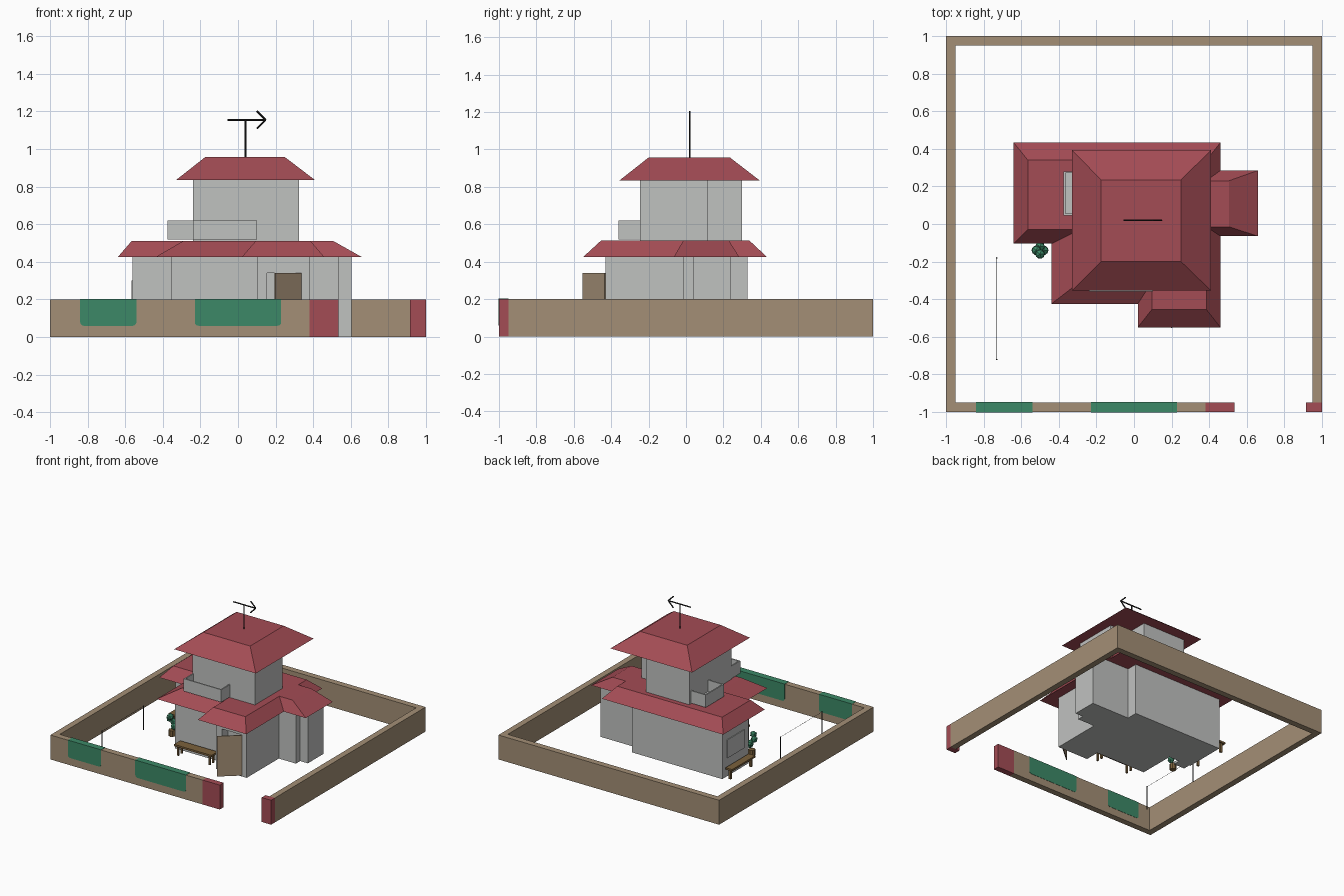
import bpy, bmesh, math
from mathutils import Vector

old = bpy.data.objects.get("Cube")
if old:
    bpy.data.objects.remove(old, do_unlink=True)


def material(name, rgb):
    m = bpy.data.materials.new(name)
    m.use_nodes = True
    col = (*rgb, 1)
    m.diffuse_color = col
    m.node_tree.nodes["Principled BSDF"].inputs["Base Color"].default_value = col
    return m


GREY = material("grey plaster", (0.53, 0.54, 0.53))
RED = material("red tile", (0.37, 0.072, 0.09))
TAN = material("tan stone", (0.37, 0.275, 0.18))
GREEN = material("leaf green", (0.045, 0.25, 0.135))
WOOD = material("bench wood", (0.2, 0.12, 0.045))
BLACK = material("black iron", (0.015, 0.015, 0.015))


def finish(name, bm, mat):
    bmesh.ops.recalc_face_normals(bm, faces=bm.faces)
    mesh = bpy.data.meshes.new(name)
    bm.to_mesh(mesh)
    bm.free()
    mesh.materials.append(mat)
    ob = bpy.data.objects.new(name, mesh)
    bpy.context.collection.objects.link(ob)
    return ob


def prism(name, pts, z0, z1, mat):
    """Upright prism over a plan outline."""
    bm = bmesh.new()
    face = bm.faces.new([bm.verts.new((x, y, z0)) for x, y in pts])
    ext = bmesh.ops.extrude_face_region(bm, geom=[face])["geom"]
    bmesh.ops.translate(bm, vec=(0, 0, z1 - z0),
                        verts=[v for v in ext if isinstance(v, bmesh.types.BMVert)])
    return finish(name, bm, mat)


def rect(x0, x1, y0, y1):
    return [(x0, y0), (x1, y0), (x1, y1), (x0, y1)]


def box(name, x0, x1, y0, y1, z0, z1, mat):
    return prism(name, rect(x0, x1, y0, y1), z0, z1, mat)


def hip_roof(name, low, high, z0, z1):
    """Hipped roof with a flat top, from eave and top rectangles."""
    bm = bmesh.new()
    a = [bm.verts.new((x, y, z0)) for x, y in rect(*low)]
    b = [bm.verts.new((x, y, z1)) for x, y in rect(*high)]
    bm.faces.new(a)
    bm.faces.new(b)
    for i in range(4):
        j = (i + 1) % 4
        bm.faces.new((a[i], a[j], b[j], b[i]))
    return finish(name, bm, RED)


def rod(name, p, q, r, mat):
    p, q = Vector(p), Vector(q)
    bm = bmesh.new()
    bmesh.ops.create_cone(bm, cap_ends=True, segments=8, radius1=r, radius2=r,
                          depth=(q - p).length)
    ob = finish(name, bm, mat)
    ob.location = (p + q) / 2
    ob.rotation_euler = (q - p).to_track_quat('Z', 'Y').to_euler()
    return ob


# Boundary wall with red gate posts
H, T = 0.2, 0.95
box("wall_back", -1, 1, T, 1, 0, H, TAN)
box("wall_right", -1, -T, -T, T, 0, H, TAN)
box("wall_left", T, 1, -T, T, 0, H, TAN)
box("wall_front", -1, 0.38, -1, -T, 0, H, TAN)
box("gate_post_right", 0.38, 0.535, -1, -T, 0, H, RED)
box("gate_post_left", 0.915, 1, -1, -T, 0, H, RED)

# Ivy draped over the front wall, with rounded lower corners
for name, x0, x1 in (("ivy_small", -0.84, -0.54), ("ivy_large", -0.23, 0.23)):
    ivy = box(name, x0, x1, -1.002, -0.948, 0.06, H + 0.002, GREEN)
    bm = bmesh.new()
    bm.from_mesh(ivy.data)
    low = [e for e in bm.edges
           if all(v.co.z < 0.1 for v in e.verts)
           and abs(e.verts[0].co.x - e.verts[1].co.x) < 0.01]
    bmesh.ops.bevel(bm, geom=low, offset=0.02, segments=3, profile=0.5, affect='EDGES')
    bm.to_mesh(ivy.data)
    bm.free()

# Ground floor with an open doorway
plan = [(-0.56, 0.33), (-0.56, -0.01), (-0.355, -0.01), (-0.355, -0.31),
        (0.1, -0.31), (0.1, -0.43), (0.38, -0.43), (0.38, -0.015),
        (0.535, -0.015), (0.535, 0.04), (0.605, 0.04), (0.605, 0.24),
        (0.26, 0.24), (0.26, 0.33)]
house = prism("ground_floor", plan, 0, 0.43, GREY)
cutter = box("doorway_cutter", 0.155, 0.335, -0.5, -0.35, 0.01, 0.34, GREY)
cutter.hide_render = True
cutter.hide_viewport = True
cutter.display_type = 'WIRE'
cut = house.modifiers.new("doorway", 'BOOLEAN')
cut.operation = 'DIFFERENCE'
cut.solver = 'EXACT'
cut.object = cutter

# Door standing open
hinge, tip = Vector((0.335, -0.43)), Vector((0.195, -0.55))
side = (tip - hinge).orthogonal().normalized() * 0.006
prism("open_door", [hinge, tip, tip + side, hinge + side], 0.01, 0.34, TAN)

# Side window frame and back step
box("side_window", -0.566, -0.56, 0.05, 0.27, 0.15, 0.3, GREY)
box("side_step", -0.55, -0.45, -0.07, -0.01, 0, 0.02, GREY)

# Lower roofs
for name, low, high in (
        ("roof_main", (-0.64, 0.46, -0.105, 0.433), (-0.565, 0.385, -0.03, 0.34)),
        ("roof_front", (-0.44, 0.46, -0.425, 0.2), (-0.29, 0.385, -0.31, 0.1)),
        ("roof_porch", (0.02, 0.46, -0.55, 0.1), (0.095, 0.385, -0.455, 0)),
        ("roof_wing", (0.3, 0.66, -0.065, 0.285), (0.3, 0.505, -0.015, 0.23))):
    hip_roof(name, low, high, 0.425, 0.512)

# Upper floor and its roof
prism("upper_floor", [(-0.24, -0.245), (0.325, -0.245), (0.325, 0.115),
                      (0.153, 0.115), (0.153, 0.3), (-0.24, 0.3)], 0.5, 0.84, GREY)
hip_roof("roof_upper", (-0.33, 0.41, -0.355, 0.393), (-0.175, 0.25, -0.2, 0.235),
         0.835, 0.957)


# Balconies: floor with three parapets, open towards the house
def balcony(name, x0, x1, y0, y1, open_side):
    t, z0, z1 = 0.01, 0.518, 0.62
    box(name + "_floor", x0, x1, y0, y1, z0, z0 + t, GREY)
    sides = {"-x": (x0, x0 + t, y0, y1), "+x": (x1 - t, x1, y0, y1),
             "-y": (x0, x1, y0, y0 + t), "+y": (x0, x1, y1 - t, y1)}
    for key, r in sides.items():
        if key != open_side:
            box(name + "_parapet", *r, z0, z1, GREY)


balcony("front_balcony", -0.24, 0.1, -0.36, -0.245, "+y")
balcony("side_balcony", -0.375, -0.24, 0.045, 0.28, "+x")

# Wind vane
vx, vy, vz = 0.04, 0.02, 1.155
rod("vane_pole", (vx, vy, 0.95), (vx, vy, vz), 0.005, BLACK)
rod("vane_arrow", (-0.055, vy, vz), (0.147, vy, vz), 0.005, BLACK)
for s in (-1, 1):
    rod("vane_head", (0.147, vy, vz), (0.1, vy, vz + 0.047 * s), 0.005, BLACK)


# Benches
def bench(name, x0, x1, y0, y1):
    box(name + "_seat", x0, x1, y0, y1, 0.075, 0.09, WOOD)
    w = 0.014
    for x in (x0 + 0.02, x1 - 0.02 - w):
        for y in (y0 + 0.01, y1 - 0.01 - w):
            box(name + "_leg", x, x + w, y, y + w, 0, 0.075, WOOD)


bench("front_bench", -0.29, 0.05, -0.415, -0.335)
bench("side_bench", -0.635, -0.575, 0.01, 0.31)

# Potted shrub by the side step
px, py = -0.5, -0.14
rod("shrub_pot", (px, py, 0), (px, py, 0.05), 0.025, WOOD)
for i in range(4):
    a = i * math.tau / 4
    bm = bmesh.new()
    bmesh.ops.create_icosphere(bm, subdivisions=1, radius=0.028)
    leaf = finish("shrub_leaves", bm, GREEN)
    leaf.location = (px + 0.02 * math.cos(a), py + 0.02 * math.sin(a), 0.08 + 0.028 * i)

# Clothesline
for y in (-0.18, -0.72):
    rod("line_post", (-0.73, y, 0), (-0.73, y, H), 0.004, BLACK)
rod("clothesline", (-0.73, -0.18, 0.195), (-0.73, -0.72, 0.195), 0.001, BLACK)
